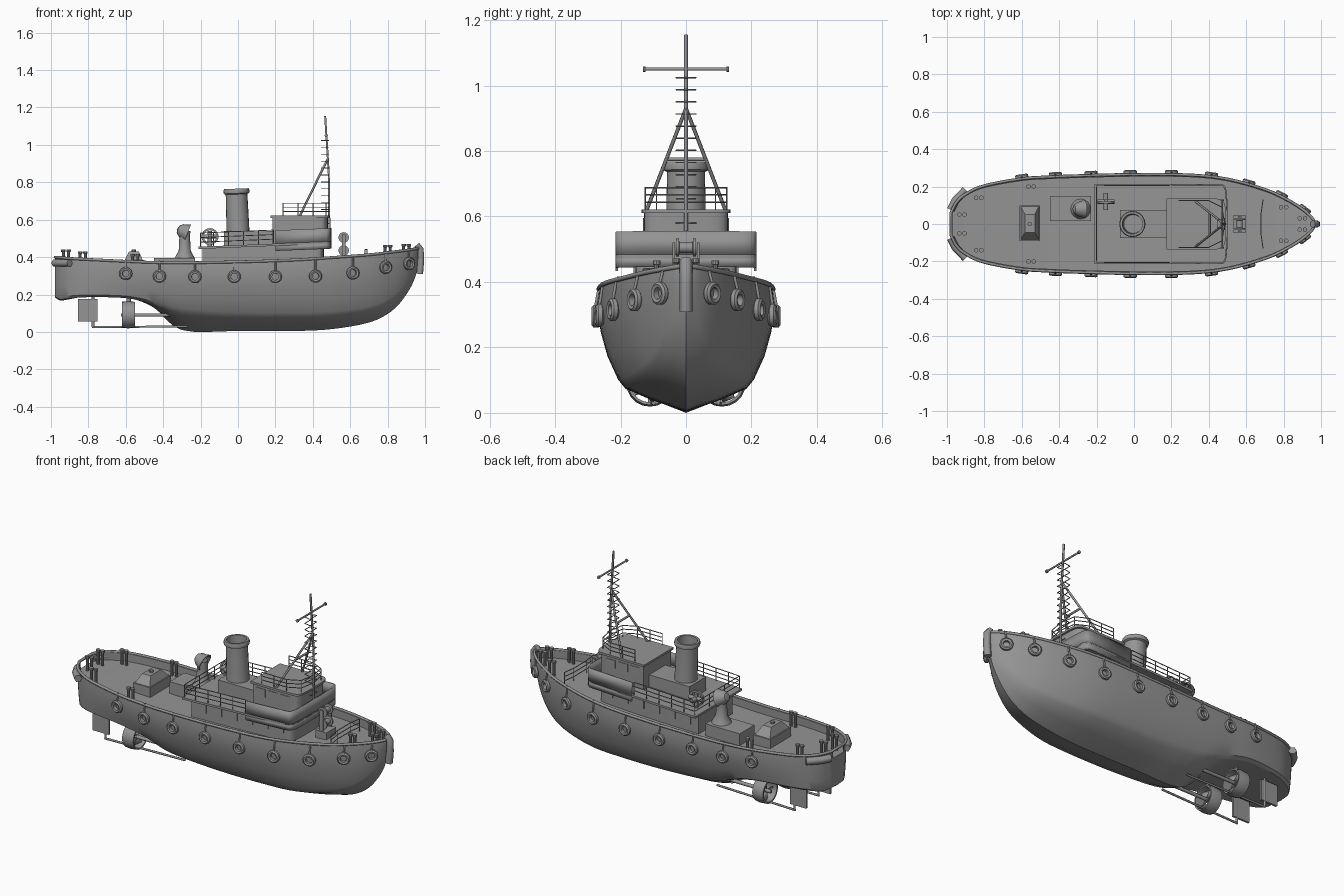
import bpy, bmesh, math
from mathutils import Vector

cube = bpy.data.objects.get("Cube")
if cube:
    bpy.data.objects.remove(cube, do_unlink=True)

grey = bpy.data.materials.new("plain grey")
grey.use_nodes = True
grey.diffuse_color = (0.3, 0.3, 0.3, 1)
grey.node_tree.nodes["Principled BSDF"].inputs["Base Color"].default_value = (0.3, 0.3, 0.3, 1)


def finish(name, bm, smooth=35):
    bmesh.ops.remove_doubles(bm, verts=bm.verts, dist=1e-5)
    bmesh.ops.recalc_face_normals(bm, faces=bm.faces)
    me = bpy.data.meshes.new(name)
    bm.to_mesh(me)
    bm.free()
    ob = bpy.data.objects.new(name, me)
    bpy.context.collection.objects.link(ob)
    me.materials.append(grey)
    if smooth:
        bpy.ops.object.select_all(action='DESELECT')
        ob.select_set(True)
        bpy.context.view_layer.objects.active = ob
        bpy.ops.object.shade_smooth_by_angle(angle=math.radians(smooth))
    return ob


def skin(bm, rings, wrap):
    rows = [[bm.verts.new(p) for p in r] for r in rings]
    for a, b in zip(rows, rows[1:]):
        n = len(a)
        for i in range(n if wrap else n - 1):
            j = (i + 1) % n
            bm.faces.new((a[i], a[j], b[j], b[i]))
    return rows


def lathe(name, prof, loc, axis=(0, 0, 1), n=16, closed=False):
    # spin (radius, height) pairs about an axis through loc
    q = Vector(axis).to_track_quat('Z', 'Y')
    prof = prof + prof[:1] if closed else prof
    bm = bmesh.new()
    skin(bm, [[Vector(loc) + q @ Vector((r * math.cos(t), r * math.sin(t), h))
               for t in [math.tau * i / n for i in range(n)]] for r, h in prof], True)
    return finish(name, bm)


def prism(name, outline, z0, z1, slope=0, taper=1):
    bm = bmesh.new()
    cx = sum(p[0] for p in outline) / len(outline)
    rings = [[(x, y, z0 + slope * x) for x, y in outline],
             [(cx + (x - cx) * taper, y * taper, z1 + slope * x) for x, y in outline]]
    for row in skin(bm, rings, True):
        bm.faces.new(row)
    return finish(name, bm)


def box(name, x0, x1, y0, y1, z0, z1, **kw):
    return prism(name, [(x0, y0), (x1, y0), (x1, y1), (x0, y1)], z0, z1, **kw)


def wall(name, path, z0, z1, slope=0, thick=0.008):
    bm = bmesh.new()
    skin(bm, [[(x, y, z + slope * x) for x, y in path] for z in (z0, z1)], False)
    ob = finish(name, bm)
    ob.modifiers.new("thickness", 'SOLIDIFY').thickness = thick
    return ob


def tubes(name, paths, r, cyclic=False):
    cu = bpy.data.curves.new(name, 'CURVE')
    cu.dimensions = '3D'
    cu.bevel_depth, cu.bevel_resolution, cu.use_fill_caps = r, 1, True
    for path in paths:
        sp = cu.splines.new('POLY')
        sp.points.add(len(path) - 1)
        sp.use_cyclic_u = cyclic
        for pt, p in zip(sp.points, path):
            pt.co = (*p, 1)
    ob = bpy.data.objects.new(name, cu)
    bpy.context.collection.objects.link(ob)
    cu.materials.append(grey)
    return ob


def railing(name, path, z, h, slope=0):
    base = [Vector((x, y, z + slope * x)) for x, y in path]
    up = Vector((0, 0, h))
    bars = [[p + up * k for p in base] for k in (0.35, 0.68, 1)]
    tubes(name, bars + [[p, p + up] for p in base], 0.0025)


def rounded_front(x0, x1, w, nose, power=0.5, n=14):
    # straight sides with a blunt curved forward end
    arc = []
    for i in range(n + 1):
        c, s = math.cos(math.pi * i / n), math.sin(math.pi * i / n)
        arc.append((x1 - nose + nose * abs(s) ** power, -w * math.copysign(abs(c) ** power, c)))
    return [(x0, -w)] + arc + [(x0, w)]


# Hull stations: x, sheer half breadth, sheer z, chine half breadth, chine z, keel z
stations = [
    (-.978, .06, .40, .05, .19, .185), (-.95, .115, .398, .10, .175, .168),
    (-.9, .16, .393, .15, .18, .175), (-.8, .205, .388, .19, .185, .19),
    (-.6, .242, .378, .215, .18, .185), (-.45, .252, .372, .21, .15, .13),
    (-.3, .258, .37, .205, .11, .01), (0, .265, .375, .2, .085, .005),
    (.3, .262, .385, .2, .085, .005), (.5, .24, .398, .185, .09, .015),
    (.7, .185, .413, .14, .12, .05), (.82, .13, .427, .095, .17, .11),
    (.9, .08, .437, .055, .25, .2), (.95, .035, .445, .02, .35, .3),
    (.968, .002, .45, .001, .42, .41)]


def spline(a, b, c, d, t):
    return [q + t / 2 * (r - p + t * (2 * p - 5 * q + 4 * r - s + t * (3 * (q - r) + s - p)))
            for p, q, r, s in zip(a, b, c, d)]


fine = []
for i in range(len(stations) - 1):
    a, d = stations[max(i - 1, 0)], stations[min(i + 2, len(stations) - 1)]
    fine += [spline(a, stations[i], stations[i + 1], d, k / 4) for k in range(4)]
fine.append(stations[-1])


def section(s):
    x, b, zs, cb, cz, zk = s
    inner = max(b - 0.012, 0)
    mix = lambda u, v: (cb + (b - cb) * u, cz + (zs - cz) * v)
    half = [(0, zk), (cb * .5, zk + (cz - zk) * .42), (cb * .92, zk + (cz - zk) * .88), mix(.1, .06),
            mix(.6, .3), mix(.92, .55), mix(1.1, .8), (b, zs), (inner, zs), (inner, zs - .045),
            (0, zs - .045)]
    return [(x, y, z) for y, z in half] + [(x, -y, z) for y, z in half[-2:0:-1]]


bm = bmesh.new()
rows = skin(bm, [section(s) for s in fine], True)
bm.faces.new(rows[0])
bm.faces.new(rows[-1])
finish("hull", bm, 30)
edge = [(s[0], s[1], s[2]) for s in fine]
tubes("gunwale_rail", [edge + [(x, -y, z) for x, y, z in edge[::-1]]], 0.008, True)


def breadth(x):
    for a, b in zip(fine, fine[1:]):
        if a[0] <= x <= b[0]:
            t = (x - a[0]) / (b[0] - a[0])
            return a[1] + t * (b[1] - a[1]), (b[1] - a[1]) / (b[0] - a[0]), a[2]


# Tyre fenders with their hanging ropes
tyre = [(.018, -.009), (.028, -.012), (.035, -.006), (.035, .006), (.028, .012), (.018, .009)]
for x, z in [(-.6, .312), (-.42, .297), (-.23, .295), (-.02, .295), (.2, .295),
             (.415, .298), (.615, .315), (.79, .345), (.915, .365)]:
    b, slope, zs = breadth(x)
    for side in (-1, 1):
        lathe("tyre_fender", tyre, (x, side * (b + .012), z), (-slope, side, 0), 14, True)
        tubes("tyre_rope", [[(x, side * (b + .012), z + .03), (x, side * b, zs + .008)]], .005)

# Bow and stern fenders
tubes("bow_fender", [[(.955, 0, .465), (.976, 0, .44), (.978, 0, .38), (.972, 0, .31)]], .02)
for side in (-1, 1):
    tubes("stern_fender", [[(-.98, side * .075, .368), (-.955, side * .125, .368),
                            (-.9, side * .183, .368)]], .021)

# Boat deck and houses
rise = .04
deck = rounded_front(-.21, .5, .215, .06, .4)
prism("deckhouse", rounded_front(-.19, .46, .155, .05), .325, .458, rise)
prism("boat_deck", deck, .452, .464, rise)
front = [(.2, -.215)] + deck[1:-1] + [(.2, .215)]
wall("bridge_bulwark", front, .458, .535, rise)
wall("deck_fascia", front, .425, .46, rise)
prism("wheelhouse", rounded_front(.185, .48, .128, .06), .46, .612)
prism("wheelhouse_roof", rounded_front(.175, .492, .136, .065), .61, .622)
box("funnel_casing", -.075, .186, -.075, .075, .45, .54)
for side in (-1, 1):
    for i in range(6):
        x = -.14 + i * .1
        box("deckhouse_panel", x, x + .045, side * .155, side * .16, .375, .435, slope=rise)
    for x in (.205, .285, .365):
        box("wheelhouse_window", x, x + .06, side * .128, side * .131, .55, .595)

# Railings
side_x = [.19, .11, .03, -.05, -.13, -.2]
railing("boat_deck_railing", [(x, -.205) for x in side_x] + [(-.2, y * .0683) for y in (-1, 1)]
        + [(x, .205) for x in side_x[::-1]], .462, .075, rise)
railing("wheelhouse_railing", [(.24, -.125), (.32, -.125), (.4, -.125), (.47, -.09), (.485, 0),
                               (.47, .09), (.4, .125), (.32, .125), (.24, .125)], .62, .068)

# Funnel, hollow at the top
lathe("funnel", [(.066, 0), (.062, .03), (.058, .27), (.068, .275), (.07, .29), (.066, .3),
                 (.054, .3), (.05, .2), (0, .2)], (.003, 0, .466), (-.04, 0, 1), 20)

# Mast, yard, stays and ladder
tubes("mast", [[(.49, 0, .45), (.485, 0, .85), (.466, 0, 1.155)]], .006)
tubes("yard", [[(.472, -.128, 1.05), (.472, .128, 1.05)]], .005)
for side in (-1, 1):
    lathe("yard_cap", [(0, -.004), (.009, -.004), (.009, .004), (0, .004)],
          (.472, side * .128, 1.05), (0, 1, 0), 10)
tubes("mast_stays", [[(.482, 0, .93), (.33, y, .62)] for y in (-.12, .12)]
      + [[(.405, -.06, .775), (.405, .06, .775)]], .006)
rungs = [[(.485, -.03, z), (.445, -.022, z), (.445, .022, z), (.485, .03, z)]
         for z in [.58 + .037 * i for i in range(13)]]
tubes("mast_ladder", rungs, .0025, True)

# Ventilator cowl on its low casing
box("engine_casing", -.45, -.23, .015, .15, .32, .395)
lathe("ventilator_base", [(.056, 0), (.05, .012), (.032, .045), (.029, .11), (.03, .15)],
      (-.285, .08, .39))
lathe("ventilator_cowl", [(0, -.035), (.022, -.03), (.036, -.012), (.042, .01), (.05, .025),
                          (.043, .025), (.034, 0), (0, -.018)], (-.292, .08, .538), (.9, 0, -.35))

# Skylight hatch with a pitched lid
box("hatch_coaming", -.612, -.502, -.09, .1, .32, .385)
box("hatch_lid", -.605, -.509, -.083, .093, .385, .43, taper=.55)
lathe("hatch_vent", [(.012, 0), (.012, .015), (0, .015)], (-.557, 0, .425), n=10)

# Aft deck monitor with crossed arms
tubes("monitor_post", [[(-.15, .12, .45), (-.15, .12, .54)]], .012)
tubes("monitor_arms", [[(-.195, .12, .51), (-.105, .12, .51)], [(-.15, .075, .51), (-.15, .165, .51)]], .012)
lathe("monitor_wheel", [(.034, -.006), (.045, -.006), (.045, .006), (.034, .006)],
      (-.15, .115, .51), (0, 1, 0), 16, True)

# Fore deck winch and breakwater
box("winch_bed", .53, .6, -.045, .045, .35, .4)
for z in (.435, .505):
    lathe("winch_drum", [(0, -.03), (.028, -.03), (.028, -.022), (.016, -.02), (.016, .02),
                         (.028, .022), (.028, .03), (0, .03)], (.565, 0, z), (0, 1, 0))
for side in (-1, 1):
    box("winch_frame", .555, .575, side * .034, side * .042, .39, .52)
railing("breakwater_railing", [(.69, -.13), (.68, -.06), (.68, .06), (.69, .13)], .365, .075)

# Paired bitts
for x, y, z in [(-.92, .05, .355), (-.83, .14, .345), (.9, .03, .385), (.8, .09, .38), (-.55, .2, .33)]:
    for side in (-1, 1):
        for dx in (-.014, .014):
            lathe("bitt", [(.008, 0), (.008, .072), (.012, .074), (.012, .086), (0, .086)],
                  (x + dx, side * y, z), n=10)

# Twin propellers, nozzles, shafts, rudders and skeg bars
for side in (-1, 1):
    y = side * .11
    lathe("propeller_nozzle", [(.07, -.035), (.073, 0), (.068, .035), (.06, .035), (.06, -.035)],
          (-.585, y, .092), (1, 0, 0), 20, True)
    tubes("propeller_shaft", [[(-.625, y, .09), (-.3, y, .09)]], .01)
    for k in range(4):
        a = math.tau * k / 4 + .4
        c, s = math.cos(a), math.sin(a)
        bm = bmesh.new()
        skin(bm, [[(-.585 + w * .014, y + c * r - s * w * v, .092 + s * r + c * w * v) for w in (-1, 1)]
                  for r, v in ((.008, .006), (.035, .02), (.057, .018))], False)
        finish("propeller_blade", bm).modifiers.new("thickness", 'SOLIDIFY').thickness = .004
    box("rudder", -.855, -.75, y - .006, y + .006, .055, .175)
    tubes("rudder_post", [[(-.775, y, .025), (-.775, y, .2)]], .007)
    tubes("skeg_bar", [[(-.78, y, .025), (-.27, y * .9, .03)]], .006)
    tubes("nozzle_strut", [[(-.585, y, .155), (-.585, y, .2)]], .012)
